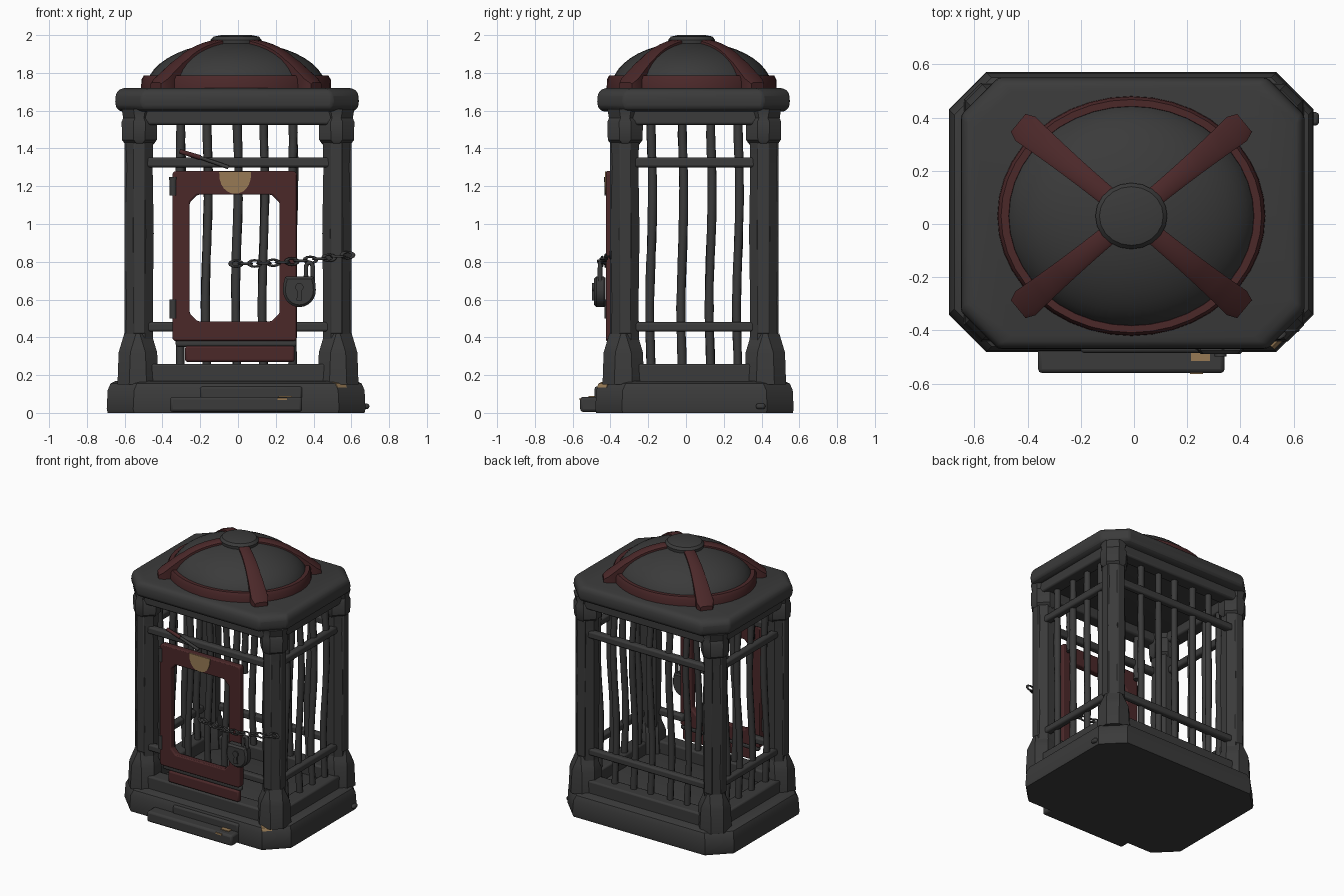
import bpy, bmesh, math, random
from mathutils import Vector

random.seed(4)
if "Cube" in bpy.data.objects:
    bpy.data.objects.remove(bpy.data.objects["Cube"])


def material(name, rgb):
    m = bpy.data.materials.new(name)
    m.use_nodes = True
    m.diffuse_color = (*rgb, 1)
    bsdf = m.node_tree.nodes["Principled BSDF"]
    bsdf.inputs["Base Color"].default_value = (*rgb, 1)
    bsdf.inputs["Roughness"].default_value = 0.8
    return m


IRON = material("dark iron", (0.043, 0.043, 0.043))
RED = material("worn red", (0.07, 0.021, 0.022))
BRASS = material("dull brass", (0.31, 0.195, 0.09))
CY = 0.044  # depth centre of the cage


def finish(name, bm, mat, bevel=0.0, smooth=35):
    bmesh.ops.recalc_face_normals(bm, faces=bm.faces[:])
    me = bpy.data.meshes.new(name)
    bm.to_mesh(me)
    bm.free()
    me.materials.append(mat)
    ob = bpy.data.objects.new(name, me)
    bpy.context.collection.objects.link(ob)
    if bevel:
        mod = ob.modifiers.new("soft edges", 'BEVEL')
        mod.width, mod.segments = bevel, 2
    bpy.ops.object.select_all(action='DESELECT')
    ob.select_set(True)
    bpy.context.view_layer.objects.active = ob
    bpy.ops.object.shade_smooth_by_angle(angle=math.radians(smooth))


def skin(name, rings, mat, loop=False, bevel=0.0, smooth=35):
    """Bridge equal closed rings of points; cap the ends unless looped."""
    bm = bmesh.new()
    vs = [[bm.verts.new(p) for p in r] for r in rings]
    n = len(vs[0])
    for i in range(len(vs) if loop else len(vs) - 1):
        a, b = vs[i], vs[(i + 1) % len(vs)]
        for j in range(n):
            k = (j + 1) % n
            bm.faces.new((a[j], a[k], b[k], b[j]))
    if not loop:
        bm.faces.new(vs[0][::-1])
        bm.faces.new(vs[-1])
    finish(name, bm, mat, bevel, smooth)


def octagon(cx, cy, hx, hy, c):
    """Rectangle outline with cut corners."""
    pts = []
    for i, (sx, sy) in enumerate([(1, -1), (1, 1), (-1, 1), (-1, -1)]):
        pair = [(cx + sx * (hx - c), cy + sy * hy), (cx + sx * hx, cy + sy * (hy - c))]
        pts += pair if i % 2 == 0 else pair[::-1]
    return pts


def block(name, cx, cy, hx, hy, cut, levels, bevel=0.0):
    """Cut-corner block; levels are (z, inset) pairs."""
    rings = [[(x, y, z) for x, y in octagon(cx, cy, hx - i, hy - i, cut)] for z, i in levels]
    skin(name, rings, IRON, bevel=bevel)


def box(name, lo, hi, mat=IRON, bevel=0.012):
    (a, b, c), (d, e, f) = lo, hi
    rings = [[(a, b, z), (d, b, z), (d, e, z), (a, e, z)] for z in (c, f)]
    skin(name, rings, mat, bevel=bevel)


def tube(name, path, r, mat=IRON, sides=8):
    """Round bar along a path, with a slightly uneven girth."""
    path = [Vector(p) for p in path]
    rings = []
    for i, p in enumerate(path):
        d = (path[min(i + 1, len(path) - 1)] - path[max(i - 1, 0)]).normalized()
        u = d.cross(Vector((1, 0, 0)) if abs(d.x) < 0.7 else Vector((0, 1, 0))).normalized()
        v = d.cross(u)
        rr = r * random.uniform(0.92, 1.08)
        rings.append([p + rr * (u * math.cos(t) + v * math.sin(t))
                      for t in (math.tau * k / sides for k in range(sides))])
    skin(name, rings, mat, smooth=60)


def bar(name, x, y, z0=0.22, z1=1.58, bend=0.008):
    """Hand-forged upright with a gentle S-bend."""
    path = []
    phase = random.uniform(-0.5, 0.5)
    for i in range(13):
        f = i / 12
        s = bend * math.sin(math.tau * f + phase) * min(1, 5 * f, 5 * (1 - f))
        path.append((x - s, y - s, z0 + (z1 - z0) * f))
    tube(name, path, 0.023)


# Base plinth, doorstep and roof slab
block("base", -0.01, 0.045, 0.685, 0.525, 0.14,
      [(0, 0.005), (0.02, 0), (0.12, 0.005), (0.155, 0.02), (0.17, 0.05)])
box("doorstep", (-0.36, -0.56, 0.005), (0.34, -0.44, 0.085), bevel=0.015)
box("step_riser", (-0.2, -0.484, 0.07), (0.34, -0.44, 0.14))
box("base_splinter", (0.65, 0.37, 0.02), (0.695, 0.42, 0.05))
block("roof_slab", -0.005, CY - 0.004, 0.645, 0.51, 0.14,
      [(1.595, 0.03), (1.615, 0.005), (1.65, 0), (1.69, 0.004), (1.712, 0.02), (1.72, 0.05)],
      bevel=0.012)

# Corner posts with foot blocks, capitals and raised strips
PX, PY = 0.522, 0.366
for sx in (-1, 1):
    for sy in (-1, 1):
        x, y = sx * PX, CY + sy * PY
        tag = ("left" if sx > 0 else "right") + ("_back" if sy > 0 else "_front")
        block("post_" + tag, x, y, 0.074, 0.074, 0.042,
              [(0.2, 0), (0.6, 0.003), (0.95, -0.002), (1.3, 0.004), (1.5, 0)])
        block("post_foot_" + tag, x + sx * 0.008, y + sy * 0.01, 0.108, 0.11, 0.062,
              [(0.15, 0), (0.32, 0.006), (0.36, 0.018), (0.42, 0.036)])
        block("post_capital_" + tag, x, y, 0.094, 0.094, 0.062,
              [(1.42, 0.02), (1.445, 0.002), (1.54, 0), (1.56, 0.008), (1.61, 0)])
        box("post_strip_front_" + tag, (x - 0.032, y + sy * 0.07 - 0.01, 0.42),
            (x + 0.03, y + sy * 0.07 + 0.01, 1.43), bevel=0.006)
        box("post_strip_side_" + tag, (x + sx * 0.07 - 0.01, y - 0.032, 0.42),
            (x + sx * 0.07 + 0.01, y + 0.032, 1.43), bevel=0.006)

# Curbs, rails and lintels on all four sides
tiers = {"curb": (0.15, 0.26, 0.055), "lower_rail": (0.43, 0.48, 0.024),
         "upper_rail": (1.3, 1.353, 0.025), "lintel": (1.525, 1.61, 0.05)}
for part, (z0, z1, h) in tiers.items():
    for s, fb, lr in ((-1, "front", "right"), (1, "back", "left")):
        y, x = CY + s * (PY + 0.03), s * (PX + 0.02)
        if part == "lower_rail" and s < 0:
            box("lower_rail_front_right", (-0.5, y - h, z0), (-0.29, y + h, z1))
            box("lower_rail_front_left", (0.26, y - h, z0), (0.5, y + h, z1))
        else:
            box(f"{part}_{fb}", (-0.5, y - h, z0), (0.5, y + h, z1))
        box(f"{part}_{lr}", (x - h, CY - 0.35, z0), (x + h, CY + 0.35, z1))

# Upright bars
for i, x in enumerate((-0.305, -0.165, -0.005, 0.135, 0.29)):
    bar(f"back_bar_{i}", x, CY + PY + 0.01)
    if abs(x) > 0.25:
        bar(f"front_bar_{i}", x, CY - PY - 0.01, z0=1.2, bend=0.002)
    else:
        bar(f"front_bar_{i}", x, CY - PY - 0.01)
for i, y in enumerate((-0.185, -0.02, 0.13, 0.275)):
    bar(f"right_bar_{i}", -PX, y)
    bar(f"left_bar_{i}", PX, y)

# Door frame with cut inner corners, kick plate, brass badge and hinges
outer = octagon(-0.018, 0.83, 0.33, 0.45, 0.012)
inner = octagon(-0.018, 0.82, 0.238, 0.335, 0.042)
F, B = -0.424, -0.375
skin("door_frame", [[(x, y, z) for x, z in o] for o, y in
                    ((outer, F), (inner, F), (inner, B), (outer, B))], RED, loop=True, bevel=0.01)
box("door_kick_plate", (-0.28, -0.425, 0.27), (0.3, -0.385, 0.355), RED)
box("door_sill_bar", (-0.33, -0.415, 0.35), (0.31, -0.375, 0.385))
badge = [(-0.015 + 0.085 * math.cos(t), 1.278 - 0.118 * math.sin(t) ** 0.8)
         for t in (math.pi * k / 12 for k in range(13))]
skin("door_badge", [[(x, y, z) for x, z in badge] for y in (F - 0.006, F + 0.002)], BRASS)
for z, place in ((0.55, "lower"), (1.2, "upper")):
    tube(f"hinge_{place}", [(-0.343, -0.412, z - 0.05), (-0.343, -0.412, z + 0.05)], 0.02)
tube("loose_latch_tip", [(-0.31, -0.39, 1.385), (-0.2, -0.39, 1.352)], 0.012, RED)
tube("loose_latch_rod", [(-0.2, -0.39, 1.352), (-0.05, -0.39, 1.3)], 0.01)

# Padlock: flat-topped shield body, shackle and raised keyhole
body = [(0.325 + 0.087 * math.cos(t), min(0.65 + (0.14 if math.sin(t) > 0 else 0.09) * math.sin(t), 0.722))
        for t in (math.tau * k / 24 for k in range(24))]
skin("padlock_body", [[(0.325 + (x - 0.325) * s, y, 0.64 + (z - 0.64) * s) for x, z in body]
                      for y, s in ((-0.488, 0.85), (-0.475, 1), (-0.435, 1), (-0.425, 0.9))], IRON)
arch = [(0.378 + 0.018 * math.cos(t), -0.455, 0.77 + 0.025 * math.sin(t))
        for t in (math.pi * k / 8 for k in range(9))]
tube("padlock_shackle", [(0.396, -0.455, 0.68)] + arch + [(0.36, -0.455, 0.68)], 0.012)
hole = [(0.325 + 0.022 * math.cos(t), 0.665 + 0.022 * math.sin(t)) for t in
        (math.radians(-60 + 300 * k / 10) for k in range(11))] + [(0.31, 0.595), (0.34, 0.595)]
skin("padlock_keyhole", [[(x, y, z) for x, z in hole] for y in (-0.497, -0.486)], IRON)

# Chain: alternating links from the middle door bar round the post
LINKS = 13
for i in range(LINKS):
    f = i / (LINKS - 1)
    c = Vector((-0.01 + 0.59 * f, -0.4 - 0.05 * math.sin(math.pi * f), 0.79 + 0.045 * f * f))
    rings = []
    for a in (math.tau * k / 12 for k in range(12)):
        ring = []
        for b in (math.tau * k / 6 for k in range(6)):
            w = 1 + 0.35 * math.cos(b)
            p, q, n = 0.031 * math.cos(a) * w, 0.017 * math.sin(a) * w, 0.007 * math.sin(b)
            ring.append(c + (Vector((p, q, n)) if i % 2 else Vector((p, n, q))))
        rings.append(ring)
    skin(f"chain_link_{i}", rings, IRON, loop=True, smooth=60)

# Dome, elliptical ring, diagonal ribs and top cap
RX, RY, DX, DY = 0.475, 0.425, -0.01, 0.03


def dome_z(t):
    return 1.72 + 0.245 * math.sqrt(max(0, 1 - t * t))


def ellipse(t, z, n=40):
    return [(DX + RX * t * math.cos(a), DY + RY * t * math.sin(a), z)
            for a in (math.tau * k / n for k in range(n))]


skin("dome", [ellipse(math.cos(a), dome_z(math.cos(a))) for a in
              (math.radians(d) for d in range(0, 89, 8))], IRON)
skin("dome_ring", [ellipse(t, z) for t, z in
                   ((1.06, 1.71), (1.055, 1.765), (1.03, 1.785), (0.97, 1.785), (0.93, 1.71))],
     RED, loop=True)
for i, (sx, sy) in enumerate(((1, 1), (-1, 1), (-1, -1), (1, -1))):
    end = Vector((sx * 0.425, sy * 0.35, 0))
    side = Vector((-end.y, end.x, 0)).normalized()
    rings = []
    for k in range(13):
        f = 0.22 + 0.78 * k / 12
        p = Vector((DX, DY, 0)) + end * f
        t = math.hypot(end.x * f / RX, end.y * f / RY)
        top = max(dome_z(t) + 0.02, min(1.75 + 0.42 * (1 - f), 1.86))
        low = dome_z(t) - 0.025
        w = 0.036 + 0.026 * f * f
        if k == 12:  # rounded foot
            w *= 0.7
        rings.append([p + side * s * w + Vector((0, 0, z)) for s, z in
                      ((-1, low), (-1, top - 0.008), (-0.7, top), (0.7, top), (1, top - 0.008), (1, low))])
    skin(f"dome_rib_{i}", rings, RED)
skin("dome_cap", [[(DX + r * math.cos(a), DY + r * 0.92 * math.sin(a), z)
                   for a in (math.tau * k / 20 for k in range(20))]
                  for r, z in ((0.13, 1.93), (0.135, 1.975), (0.12, 1.992), (0.08, 2.0))], IRON)

# Worn brass patches on the step and plinth corner
box("step_wear_front", (0.21, -0.563, 0.068), (0.26, -0.558, 0.08), BRASS, 0)
box("step_wear_top", (0.215, -0.515, 0.08), (0.285, -0.48, 0.09), BRASS, 0)
slope = [(0.135, 0.011), (0.156, 0.02), (0.165, 0.04)]
skin("plinth_wear", [[(0.535 - i + s + o, -0.48 + i + s - o, z) for o, line in
                      ((0.003, slope), (-0.004, slope[::-1])) for z, i in line]
                     for s in (0.0, 0.05)], BRASS)
